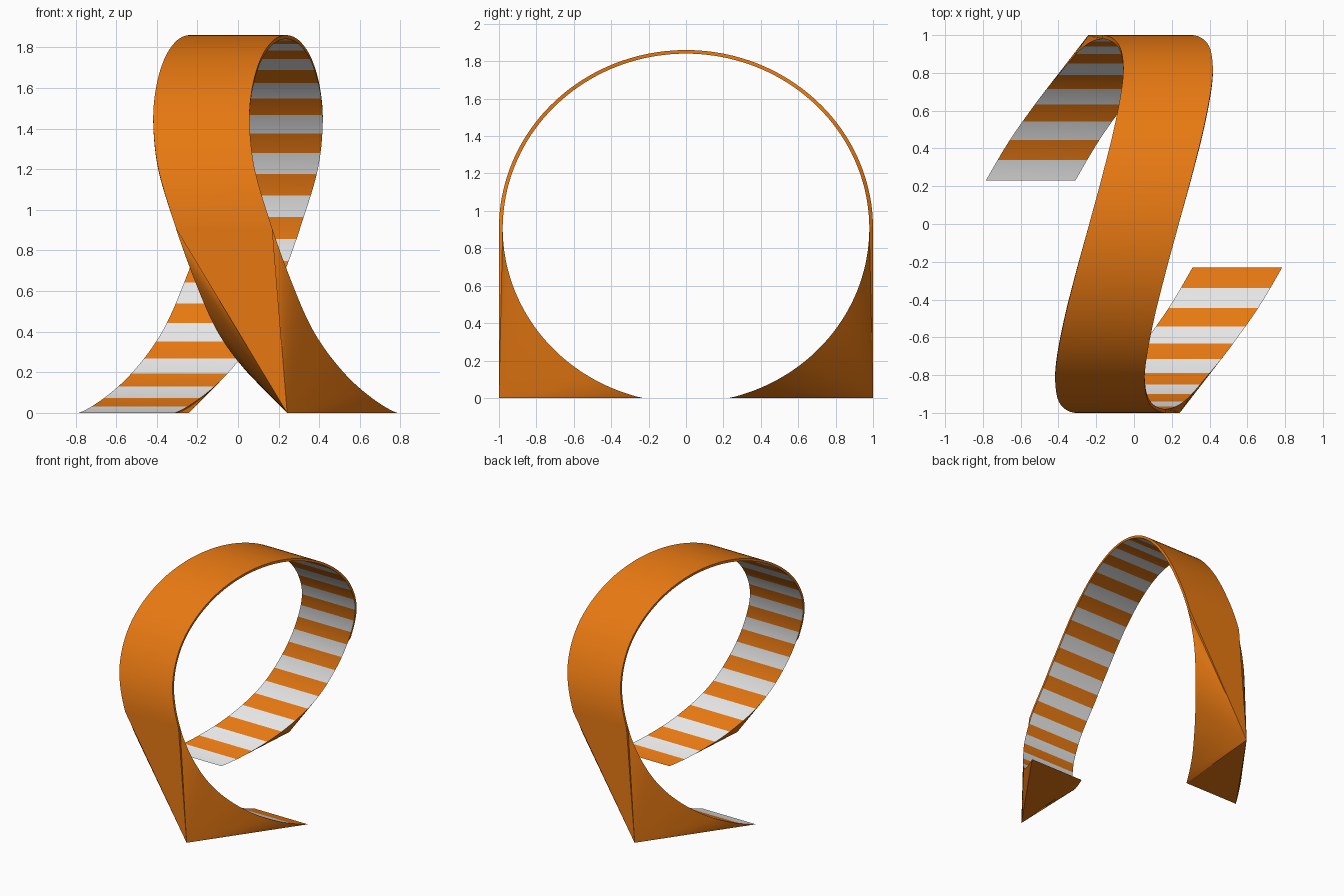
import bpy, bmesh, math

if "Cube" in bpy.data.objects:
    bpy.data.objects.remove(bpy.data.objects["Cube"])

HALF_W = 0.237           # half the track width
ZC, RZ, THICK = 0.907, 0.953, 0.98
STRIPES = 50
END = 166.4              # degrees from the top to each floor end
# sideways drift of the track centre: (degrees from top, x)
DRIFT = [(0, 0), (15, -.07), (30, -.13), (45, -.17), (57, -.18), (72, -.155),
         (90, -.068), (106, .025), (123, .137), (140, .29), (154, .43), (END, .547)]


def drift(a):
    """Smooth odd interpolation of the drift table."""
    s, t = (1, a) if a >= 0 else (-1, -a)
    n = len(DRIFT)

    def slope(i):
        if i == 0:
            p, q = DRIFT[0], DRIFT[1]
        else:
            p, q = DRIFT[i - 1], DRIFT[min(i + 1, n - 1)]
        return (q[1] - p[1]) / (q[0] - p[0])
    i = 0
    while i < n - 2 and t > DRIFT[i + 1][0]:
        i += 1
    (x0, y0), (x1, y1) = DRIFT[i], DRIFT[i + 1]
    h = x1 - x0
    u = (t - x0) / h
    y = ((2*u**3 - 3*u**2 + 1) * y0 + (u**3 - 2*u**2 + u) * h * slope(i)
         + (3*u**2 - 2*u**3) * y1 + (u**3 - u**2) * h * slope(i + 1))
    return s * y


def material(name, rgb):
    m = bpy.data.materials.new(name)
    m.diffuse_color = (*rgb, 1)
    m.use_nodes = True
    m.node_tree.nodes["Principled BSDF"].inputs["Base Color"].default_value = m.diffuse_color
    return m


bm = bmesh.new()


def point(a, side, scale):
    r = math.radians(a)
    return bm.verts.new((drift(a) + side * HALF_W, -scale * math.sin(r),
                         max(0, ZC + RZ * scale * math.cos(r))))


# cross-sections along the loop, including the tops of the supports
step = 2 * END / STRIPES
angles = [-END + step * i / 3 for i in range(STRIPES * 3 + 1)]
angles = sorted([a for a in angles if abs(abs(a) - 90) > 0.3] + [-90.0, 90.0])
inner = [(point(a, -1, THICK), point(a, 1, THICK)) for a in angles]
outer = {i: (point(a, -1, 1), point(a, 1, 1))
         for i, a in enumerate(angles) if abs(a) <= 90}
# floor corner of each support: front and back
apex = {1: bm.verts.new((0.242, -1, 0)), -1: bm.verts.new((-0.242, 1, 0))}

for i in range(len(angles) - 1):
    (l0, r0), (l1, r1) = inner[i], inner[i + 1]
    mid = (angles[i] + angles[i + 1]) / 2
    # striped running surface
    f = bm.faces.new((l0, r0, r1, l1))
    f.material_index = 1 if int((mid + END) / step) % 2 == 0 else 0
    if abs(mid) < 90:
        # outer skin and edges of the band
        (L0, R0), (L1, R1) = outer[i], outer[i + 1]
        for q in ((L0, L1, R1, R0), (l0, l1, L1, L0), (r0, R0, R1, r1)):
            bm.faces.new(q)
    else:
        # sides of the supports fan out from the floor corner
        p = apex[1 if mid > 0 else -1]
        bm.faces.new((l0, l1, p))
        bm.faces.new((r1, r0, p))

# outer triangle and floor triangle of each support
for s, end in ((1, -1), (-1, 0)):
    k = angles.index(90.0 * s)
    p = apex[s]
    bm.faces.new((*outer[k], p))
    bm.faces.new((*inner[end], p))
    for j in (0, 1):
        bm.faces.new((inner[k][j], outer[k][j], p))

bmesh.ops.recalc_face_normals(bm, faces=bm.faces[:])
mesh = bpy.data.meshes.new("loop_track")
bm.to_mesh(mesh)
bm.free()
mesh.materials.append(material("orange", (0.80, 0.19, 0.006)))
mesh.materials.append(material("white", (0.80, 0.80, 0.80)))
track = bpy.data.objects.new("loop_track", mesh)
bpy.context.collection.objects.link(track)
bpy.context.view_layer.objects.active = track
track.select_set(True)
bpy.ops.object.shade_smooth_by_angle(angle=math.radians(25))
